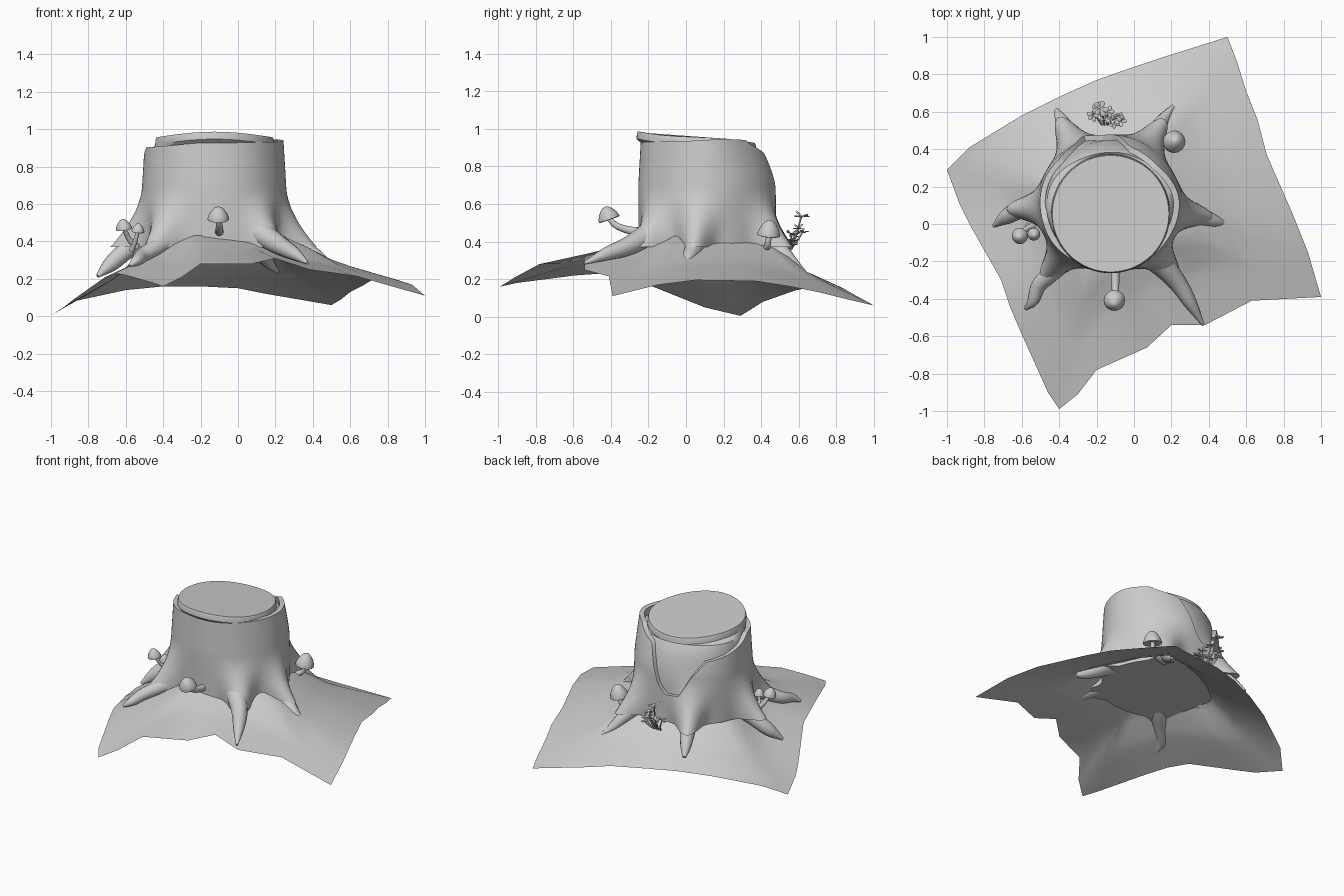
import bpy, bmesh, math, random
from mathutils import Vector

if "Cube" in bpy.data.objects:
    bpy.data.objects.remove(bpy.data.objects["Cube"])
random.seed(4)
CX, CY = -0.13, 0.10


def lerp_table(table, x):
    if x <= table[0][0]:
        return table[0][1]
    for (a, u), (b, v) in zip(table, table[1:]):
        if x <= b:
            return u + (v - u) * (x - a) / (b - a)
    return table[-1][1]


def loft(name, rows, cap_top=False, cap_bottom=False, angle=40):
    """Skin closed rings, listed counter-clockwise and from outside/bottom to top."""
    bm = bmesh.new()
    rings = [[bm.verts.new(p) for p in r] for r in rows]
    n = len(rings[0])
    for a, b in zip(rings, rings[1:]):
        for i in range(n):
            j = (i + 1) % n
            bm.faces.new((a[i], a[j], b[j], b[i]))
    for flag, ring, rev in ((cap_top, rings[-1], False), (cap_bottom, rings[0], True)):
        if flag:
            bm.faces.new(ring[::-1] if rev else ring)
    me = bpy.data.meshes.new(name)
    bm.to_mesh(me)
    bm.free()
    ob = bpy.data.objects.new(name, me)
    bpy.context.collection.objects.link(ob)
    bpy.ops.object.select_all(action='DESELECT')
    ob.select_set(True)
    bpy.context.view_layer.objects.active = ob
    bpy.ops.object.shade_smooth_by_angle(angle=math.radians(angle))
    return ob


def spline(pts, steps=6):
    """Catmull-Rom through points (x, y, z, radius)."""
    p = [Vector(q) for q in pts]
    p = [p[0] * 2 - p[1]] + p + [p[-1] * 2 - p[-2]]
    out = []
    for i in range(1, len(p) - 2):
        a, b, c, d = p[i - 1:i + 3]
        for s in range(steps):
            t = s / steps
            out.append(0.5 * (2 * b + (c - a) * t + (2 * a - 5 * b + 4 * c - d) * t * t
                              + (3 * b - a - 3 * c + d) * t ** 3))
    return out + [p[-2]]


def tube(name, pts, sides=12, steps=6):
    path = spline(pts, steps)
    rows = []
    for i, q in enumerate(path):
        tan = (path[min(i + 1, len(path) - 1)] - path[max(i - 1, 0)]).to_3d().normalized()
        u = tan.orthogonal() if abs(tan.z) > 0.95 else Vector((0, 0, 1)).cross(tan)
        u.normalize()
        v = tan.cross(u)
        rows.append([q.to_3d() + max(q.w, 0.002) * (u * math.cos(k * math.tau / sides)
                     + v * math.sin(k * math.tau / sides)) for k in range(sides)])
    return loft(name, rows, True, True, 60)


# ground: uneven sheet rising to a mound under the stump
edge = [(1, -.39, .11), (.93, -.15, .17), (.85, .05, .195), (.71, .37, .19), (.66, .56, .16),
        (.6, .71, .13), (.55, .87, .09), (.5, 1, .06), (.15, .89, .12), (0, .84, .15),
        (-.2, .77, .16), (-.4, .68, .16), (-.6, .58, .14), (-.88, .41, .08), (-1, .29, .005),
        (-.93, .1, .05), (-.88, 0, .09), (-.71, -.3, .21), (-.66, -.45, .23), (-.6, -.59, .22),
        (-.46, -.9, .18), (-.4, -.99, .16), (-.3, -.91, .21), (-.2, -.78, .28), (.07, -.66, .28),
        (.2, -.54, .31), (.38, -.54, .25), (.63, -.41, .215)]
mound = [(1, 0), (.9, .11), (.8, .22), (.7, .33), (.6, .46), (.45, .74), (.33, .92), (.2, .98), (.02, 1)]
loft("ground", [[(CX + (x - CX) * t, CY + (y - CY) * t, z + (.455 - z) * f) for x, y, z in edge]
                for t, f in mound], cap_top=True, angle=60)

# roots: tapering paths of (x, y, z, radius)
roots = [
    [(.13, .07, .5, .08), (.25, .06, .43, .068), (.35, .04, .36, .05), (.43, .015, .315, .035), (.49, .005, .285, .012)],
    [(.03, -.12, .5, .08), (.14, -.21, .43, .065), (.23, -.31, .375, .05), (.3, -.42, .335, .036), (.37, -.54, .285, .008)],
    [(-.27, -.1, .47, .07), (-.35, -.17, .415, .06), (-.44, -.26, .365, .048), (-.51, -.33, .325, .04), (-.54, -.41, .3, .03), (-.58, -.455, .27, .008)],
    [(-.42, .09, .48, .08), (-.51, .09, .415, .068), (-.6, .08, .35, .05), (-.68, .04, .28, .042), (-.75, -.01, .215, .01)],
    [(-.26, .33, .48, .07), (-.315, .42, .41, .062), (-.36, .5, .34, .048), (-.39, .56, .28, .034), (-.415, .61, .235, .012)],
    [(-.01, .32, .49, .07), (.06, .41, .42, .062), (.12, .5, .35, .048), (.165, .57, .285, .03), (.215, .635, .235, .008)],
]
for i, r in enumerate(roots):
    tube("root_%d" % (i + 1), r, 14)
root_angles = [math.atan2(r[2][1] - CY, r[2][0] - CX) for r in roots]


def trunk(a, z, inset=0.0):
    """Trunk surface point at angle a and height z, flaring into the roots."""
    top = max(0, (z - .7) / .22)
    k = 1.0 - .035 * top + .008 * math.sin(5 * a + 1)
    c, s = math.cos(a), math.sin(a)
    f = min(1, max(0, (.7 - z) / .34))
    flare = 0
    for ra in root_angles:
        d = (a - ra + math.pi) % math.tau - math.pi
        flare += .18 * f ** 1.75 * math.exp(-(d / (.34 - .18 * f)) ** 2)
    x = (.385 * k + flare - inset) * c
    y = ((.355 if s < 0 else .375) * k + flare - inset) * s - .055 * max(0, s) * top ** 1.4
    return (CX + x, CY + y, z)


# bark: outer shell with a torn-away patch at the back
N, M = 144, 22
lip = [(48, .93), (60, .9), (74, .87), (81, .75), (88, .62), (96, .56), (110, .57), (121, .69),
       (135, .8), (160, .83), (183, .87), (196, .91)]
angles = [i * math.tau / N for i in range(N)]


def rim(a):
    base = .925 + .015 * math.cos(a) + .006 * math.sin(3 * a)
    return min(base, lerp_table(lip, math.degrees(a))) if 48 < math.degrees(a) < 196 else base


rows = [[trunk(a, .37 + (rim(a) - .37) * j / M) for a in angles] for j in range(M + 1)]
rows.append([trunk(a, rim(a) - .002, .032) for a in angles])
rows.append([trunk(a, rim(a) - .05, .034) for a in angles])
loft("bark", rows, cap_bottom=True)


# wood core: exposed at the back, ending in a raised tilted cut face
def disc(a, r, drop):
    y = .055 + r * math.sin(a)
    return (-.125 + r * math.cos(a), y, .96 - .085 * y + .005 * math.sin(3 * a) - drop)


core = [[trunk(a, z, .028) for a in angles] for z in (.5, .6, .7, .8, .86)]
core += [[trunk(a, .893, .036) for a in angles]]
core += [[disc(a, .318, .04) for a in angles], [disc(a, .316, .012) for a in angles],
         [disc(a, .311, 0) for a in angles]]
loft("wood_core", core, cap_top=True, angle=35)


# mushrooms: curved stem and domed cap
def mushroom(name, stem, radius, height, tilt):
    tube(name + "_stem", stem, 10)
    base = Vector(stem[-1][:3])
    rot = Vector((0, 0, 1)).rotation_difference(Vector(tilt).normalized())
    profile = [(.2, .12), (.85, .02), (1, .05), (1, .17), (.86, .45), (.6, .74), (.32, .93), (.06, 1)]
    rows = [[base + rot @ Vector((radius * r * math.cos(k * math.tau / 16),
             radius * r * math.sin(k * math.tau / 16), height * (h - .15))) for k in range(16)]
            for r, h in profile]
    loft(name + "_cap", rows, True, True, 60)


mushroom("front_mushroom", [(-.1, -.22, .45, .025), (-.1, -.3, .46, .022), (-.1, -.37, .485, .018),
                            (-.105, -.41, .525, .014)], .057, .075, (0, -.35, 1))
mushroom("back_mushroom", [(.08, .4, .36, .022), (.15, .42, .36, .02), (.2, .435, .385, .017),
                           (.215, .44, .44, .014)], .06, .09, (.15, .1, 1))
mushroom("left_mushroom_large", [(-.54, -.01, .37, .018), (-.58, -.03, .41, .015), (-.61, -.065, .47, .011)],
         .043, .06, (-.15, -.15, 1))
mushroom("left_mushroom_small", [(-.57, -.01, .35, .015), (-.55, -.035, .4, .012), (-.535, -.055, .455, .009)],
         .034, .05, (.1, -.15, 1))


# leafy sprig at the back: stems topped with leaf rosettes
def leaf(name, p, yaw, pitch, size):
    d = Vector((math.cos(yaw) * math.cos(pitch), math.sin(yaw) * math.cos(pitch), math.sin(pitch)))
    side = Vector((-math.sin(yaw), math.cos(yaw), 0))
    up = d.cross(side)
    rows = [[p + d * size * t + side * size * w * math.cos(k * math.pi / 3)
             + up * size * w * .3 * math.sin(k * math.pi / 3) for k in range(6)]
            for t, w in ((0, .06), (.35, .2), (.7, .33), (.92, .22), (1, .04))]
    loft(name, rows, True, True, 60)


sprigs = [(-.18, .615, .545, .045), (-.14, .6, .48, .036), (-.22, .58, .44, .034), (-.1, .56, .45, .034),
          (-.07, .55, .41, .034), (-.19, .62, .46, .036), (-.15, .57, .41, .034), (-.08, .57, .39, .03),
          (-.11, .54, .39, .03)]
for i, (x, y, z, size) in enumerate(sprigs):
    bx, by = -.14 + (x + .14) * .4, .53
    tube("sprig_stem_%d" % i, [(bx, by, .33, .005), ((bx + x) / 2, (by + y) / 2 + .01, (.33 + z) / 2, .005),
                               (x, y, z - .01, .004)], 6, 4)
    for k in range(5):
        leaf("sprig_leaf_%d_%d" % (i, k), Vector((x, y, z - .01)),
             k * math.tau / 5 + random.uniform(-.3, .3), random.uniform(-.2, .8), size)
